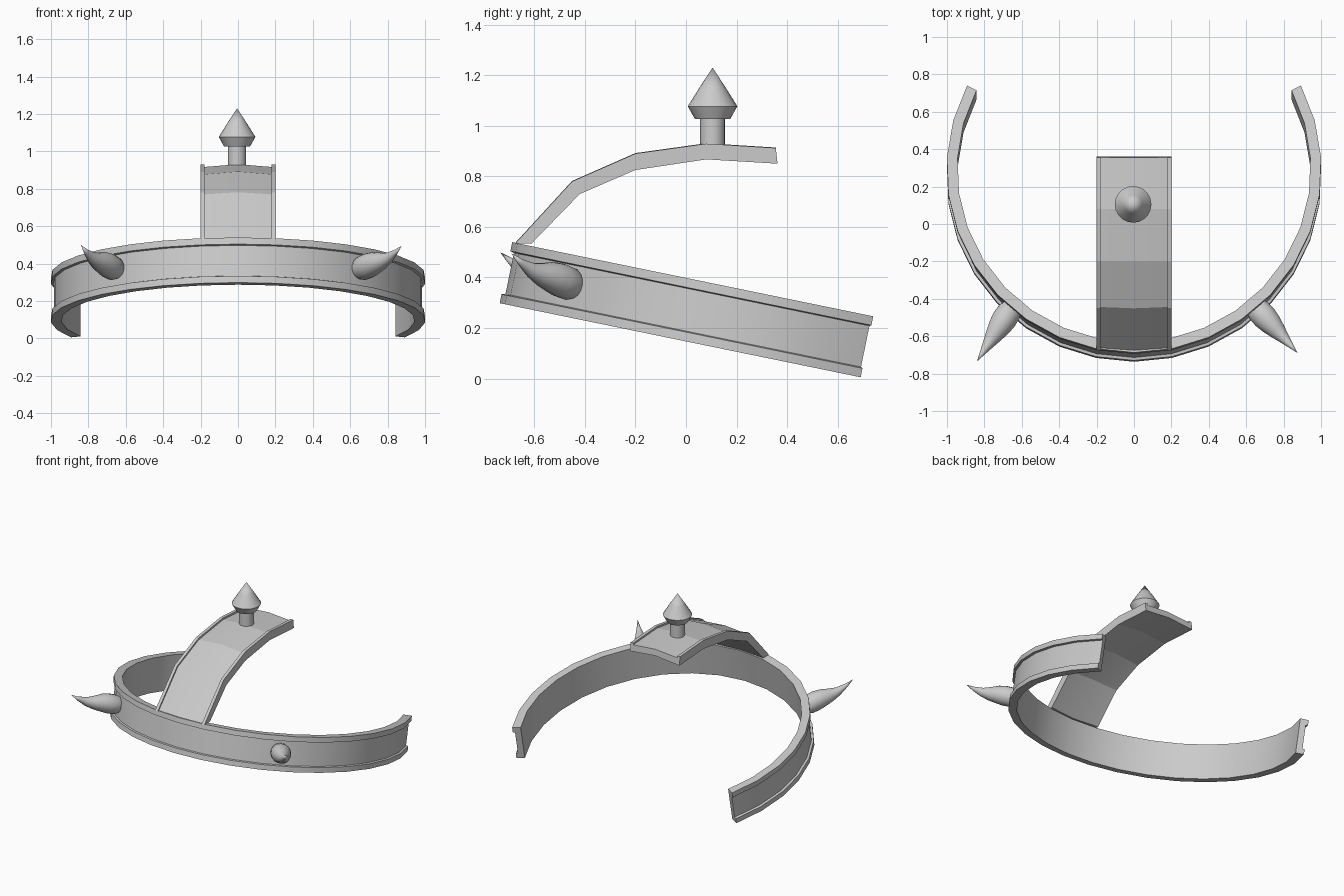
import bpy, bmesh
from math import sin, cos, radians, pi
from mathutils import Vector, Matrix

if "Cube" in bpy.data.objects:
    bpy.data.objects.remove(bpy.data.objects["Cube"])


def loft(name, rings, smooth=30):
    """Skin a list of closed rings, cap both ends, smooth by angle."""
    bm = bmesh.new()
    vs = [[bm.verts.new(p) for p in r] for r in rings]
    n = len(rings[0])
    for a, b in zip(vs, vs[1:]):
        for i in range(n):
            j = (i + 1) % n
            bm.faces.new((a[i], a[j], b[j], b[i]))
    bm.faces.new(vs[0][::-1])
    bm.faces.new(vs[-1])
    bmesh.ops.remove_doubles(bm, verts=bm.verts, dist=1e-5)
    bmesh.ops.recalc_face_normals(bm, faces=bm.faces)
    me = bpy.data.meshes.new(name)
    bm.to_mesh(me)
    bm.free()
    ob = bpy.data.objects.new(name, me)
    bpy.context.collection.objects.link(ob)
    bpy.ops.object.select_all(action='DESELECT')
    ob.select_set(True)
    bpy.context.view_layer.objects.active = ob
    bpy.ops.object.shade_smooth_by_angle(angle=radians(smooth))
    return ob


# Head band: open 234 degree arc with raised rims, tilted down at the back
section = [(0.945, 0), (1.002, 0), (1.002, 0.036), (0.987, 0.04),
           (0.987, 0.206), (1.002, 0.21), (1.002, 0.246), (0.945, 0.246)]
tilt = Matrix.Translation((0, 0.245, 0.097)) @ Matrix.Rotation(radians(-11.6), 4, 'X')
rings = []
for k in range(-10, 11):
    a = radians(11.7 * k)
    rings.append([tilt @ Vector((r * sin(a), -r * cos(a), h)) for r, h in section])
loft("head_band", rings)

# Top strap: arched strip with edge rims and a slightly crowned middle
upper = [(-0.675, 0.535), (-0.45, 0.78), (-0.2, 0.89), (0.08, 0.929), (0.355, 0.912)]
lower = [(-0.61, 0.535), (-0.42, 0.73), (-0.2, 0.825), (0.08, 0.867), (0.362, 0.85)]
# x position and blend between the lower (0) and upper (1) line
strap = [(-0.2, 0), (-0.2, 1), (-0.178, 1), (-0.178, 0.8), (0, 1.03),
         (0.178, 0.8), (0.178, 1), (0.2, 1), (0.2, 0), (0, 0.3)]
rings = [[(x, l[0] + (u[0] - l[0]) * t, l[1] + (u[1] - l[1]) * t) for x, t in strap]
         for u, l in zip(upper, lower)]
loft("top_strap", rings, 11)


# Top stud: round stem with a pointed head
def lathe(name, profile, x, y, n=20):
    return loft(name, [[(x + r * cos(2 * pi * i / n), y + r * sin(2 * pi * i / n), z)
                        for i in range(n)] for r, z in profile])


lathe("stud_stem", [(0.049, 0.89), (0.049, 1.04)], -0.005, 0.105)
lathe("stud_head", [(0.07, 1.027), (0.098, 1.077), (0.05, 1.154), (0.0, 1.23)], -0.005, 0.105)


# Horns: tapering round spikes that curve upwards
def horn(name, base, tip, n=16):
    base, tip = Vector(base), Vector(tip)
    steps = [(0, 0, 0.055), (0.06, -0.01, 0.065), (0.22, -0.04, 0.067), (0.36, -0.08, 0.06),
             (0.52, -0.16, 0.046), (0.68, -0.19, 0.03), (0.85, -0.12, 0.014), (1, 0, 0)]
    pts = [Vector((*base.lerp(tip, t).xy, base.z + (tip.z - base.z) * (t + s)))
           for t, s, r in steps]
    rings = []
    for i, p in enumerate(pts):
        d = (pts[min(i + 1, len(pts) - 1)] - pts[max(i - 1, 0)]).normalized()
        side = d.cross(Vector((0, 0, 1))).normalized()
        up = side.cross(d)
        r = steps[i][2]
        rings.append([p + r * (side * cos(2 * pi * k / n) + up * sin(2 * pi * k / n))
                      for k in range(n)])
    return loft(name, rings, 60)


horn("right_horn", (0.65, -0.445, 0.367), (0.875, -0.69, 0.495))
horn("left_horn", (-0.655, -0.45, 0.367), (-0.84, -0.735, 0.5))
